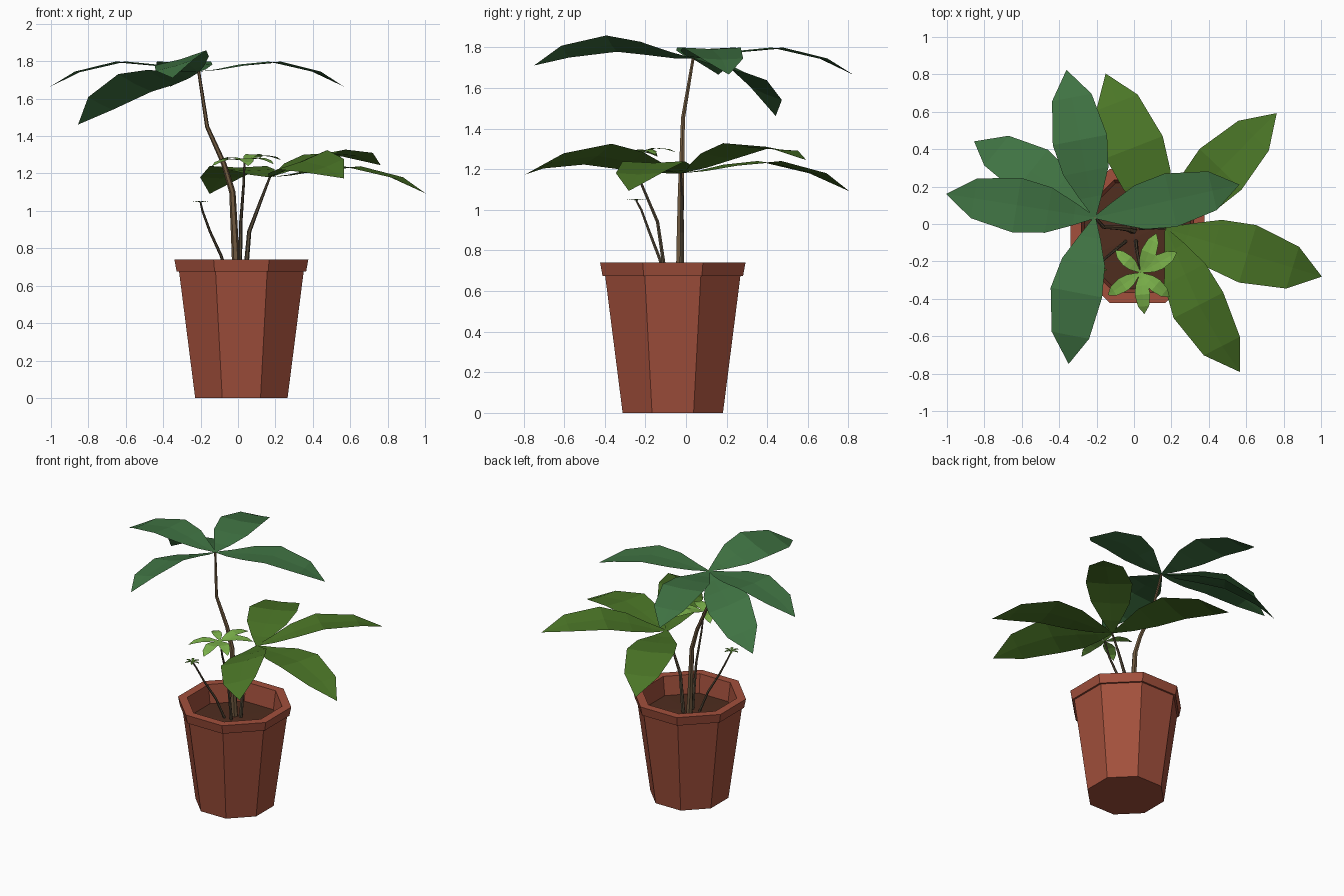
import bpy, math
from mathutils import Vector, Matrix

if "Cube" in bpy.data.objects:
    bpy.data.objects.remove(bpy.data.objects["Cube"])


def material(name, rgb):
    m = bpy.data.materials.new(name)
    m.diffuse_color = (*rgb, 1)
    m.use_nodes = True
    m.node_tree.nodes["Principled BSDF"].inputs["Base Color"].default_value = m.diffuse_color
    return m


CLAY = material("clay", (0.36, 0.08, 0.045))
SOIL = material("soil", (0.08, 0.027, 0.014))
BARK = material("bark", (0.16, 0.10, 0.05))
TWIG = material("twig", (0.10, 0.075, 0.045))
DEEP = material("deep_green", (0.05, 0.17, 0.055))
MID = material("mid_green", (0.07, 0.18, 0.02))
LIGHT = material("light_green", (0.20, 0.45, 0.07))


def add_mesh(name, verts, faces, mat):
    me = bpy.data.meshes.new(name)
    me.from_pydata(verts, [], faces)
    me.update()
    me.materials.append(mat)
    ob = bpy.data.objects.new(name, me)
    bpy.context.collection.objects.link(ob)
    return ob


def bridge(rings, sides):
    """Quads joining consecutive rings of equal vertex count."""
    return [(r * sides + i, r * sides + (i + 1) % sides,
             (r + 1) * sides + (i + 1) % sides, (r + 1) * sides + i)
            for r in range(rings - 1) for i in range(sides)]


# ---- pot: octagonal lathe, flats facing the axes ----
CX, CY = 0.018, -0.065


def octagon(apothem, z):
    r = apothem / math.cos(math.pi / 8)
    return [(CX + r * math.cos((i + 0.5) * math.pi / 4),
             CY + r * math.sin((i + 0.5) * math.pi / 4), z) for i in range(8)]


profile = [(0.247, 0), (0.333, 0.675), (0.346, 0.675), (0.358, 0.74),
           (0.30, 0.74), (0.283, 0.60)]
verts = [v for a, z in profile for v in octagon(a, z)]
add_mesh("pot", verts, bridge(len(profile), 8) + [tuple(range(7, -1, -1))], CLAY)
add_mesh("soil", octagon(0.284, 0.605) + [(CX, CY, 0.62)],
         [(i, (i + 1) % 8, 8) for i in range(8)], SOIL)


# ---- stems: tapered six-sided tubes along a path ----
def stem(name, path, r0, r1, mat, sides=6):
    pts = [Vector(p) for p in path]
    verts = []
    for k, p in enumerate(pts):
        t = (pts[min(k + 1, len(pts) - 1)] - pts[max(k - 1, 0)]).normalized()
        side = Vector((0, 1, 0)).cross(t).normalized()
        up = t.cross(side)
        r = r0 + (r1 - r0) * k / (len(pts) - 1)
        for i in range(sides):
            a = math.tau * i / sides
            verts.append(p + side * r * math.cos(a) + up * r * math.sin(a))
    n = len(verts)
    caps = [tuple(range(sides - 1, -1, -1)), tuple(range(n - sides, n))]
    add_mesh(name, verts, bridge(len(pts), sides) + caps, mat)


HUB_TOP = (-0.21, 0.035, 1.745)
HUB_LOW = (0.17, -0.025, 1.18)
HUB_YOUNG = (0.035, -0.26, 1.27)
HUB_SPROUT = (-0.20, -0.245, 1.045)
stem("trunk", [(-0.005, -0.03, 0.6), (-0.015, -0.03, 0.8), (-0.03, -0.025, 1.1),
               (-0.075, -0.02, 1.25), (-0.165, -0.015, 1.45), HUB_TOP], 0.023, 0.008, BARK)
stem("lower_stem", [(0.035, -0.02, 0.6), (0.06, -0.02, 0.89),
                    (0.12, -0.02, 1.05), HUB_LOW], 0.014, 0.006, TWIG)
stem("young_stem", [(0.01, -0.09, 0.6), (0.015, -0.14, 0.94),
                    (0.03, -0.225, 1.14), HUB_YOUNG], 0.011, 0.005, TWIG)
stem("sprout_stem", [(-0.04, -0.09, 0.6), (-0.09, -0.13, 0.76), (-0.15, -0.18, 0.89),
                     (-0.19, -0.22, 1.0), HUB_SPROUT], 0.009, 0.005, TWIG)

# ---- leaves: one arched blade template (distance, half width, height) ----
BLADE = [(0, 0.006, 0), (0.11, 0.06, 0.012), (0.25, 0.122, 0.038),
         (0.42, 0.147, 0.054), (0.65, 0.107, 0.0), (0.80, 0.0, -0.08)]


def leaf(name, hub, heading, length, pitch, roll, mat):
    m = (Matrix.Translation(hub) @ Matrix.Rotation(heading, 4, "Z")
         @ Matrix.Rotation(-math.radians(pitch), 4, "Y")
         @ Matrix.Rotation(math.radians(roll), 4, "X")
         @ Matrix.Scale(length / 0.8, 4))
    verts = []
    for u, w, h in BLADE[:-1]:
        verts += [m @ Vector((u, -w, h)), m @ Vector((u, 0, h - 0.05 * w)),
                  m @ Vector((u, w, h))]
    u, w, h = BLADE[-1]
    verts.append(m @ Vector((u, 0, h)))
    faces = [(3 * r + c, 3 * r + 3 + c, 3 * r + 4 + c, 3 * r + 1 + c)
             for r in range(len(BLADE) - 2) for c in (0, 1)]
    tip = len(verts) - 1
    faces += [(tip - 3, tip, tip - 2), (tip - 2, tip, tip - 1)]
    add_mesh(name, verts, faces, mat)


def whorl(name, hub, tips, mat):
    """tips: (tip x, tip y, pitch, roll) seen from above."""
    for i, (x, y, pitch, roll) in enumerate(tips):
        dx, dy = x - hub[0], y - hub[1]
        length = math.hypot(dx, dy) / math.cos(math.radians(pitch - 6)) * 1.0
        leaf(f"{name}_{i + 1}", hub, math.atan2(dy, dx), length, pitch, roll, mat)


whorl("top_leaf", HUB_TOP, [(-1.0, 0.16, 0, 0), (-0.835, 0.46, -15, 19),
                            (-0.36, 0.82, 0, 0), (0.56, 0.21, 0, 0),
                            (-0.37, -0.74, 3, 16)], DEEP)
whorl("lower_leaf", HUB_LOW, [(-0.15, 0.80, 0, 0), (0.755, 0.595, 10, -5),
                              (1.0, -0.28, 0, 0), (0.54, -0.80, 5, 19)], MID)
whorl("young_leaf", HUB_YOUNG, [(0.12, -0.05, 9, 0), (-0.10, -0.14, 3, 0),
                                (0.23, -0.15, 6, 0), (-0.14, -0.38, -3, 0),
                                (0.055, -0.48, -2, 0), (0.19, -0.39, 0, 0)], LIGHT)
hx, hy, _ = HUB_SPROUT
whorl("sprout_leaf", HUB_SPROUT,
      [(hx + 0.055 * math.cos(a), hy + 0.055 * math.sin(a), 8, 0)
       for a in (i * math.tau / 6 for i in range(6))], MID)
